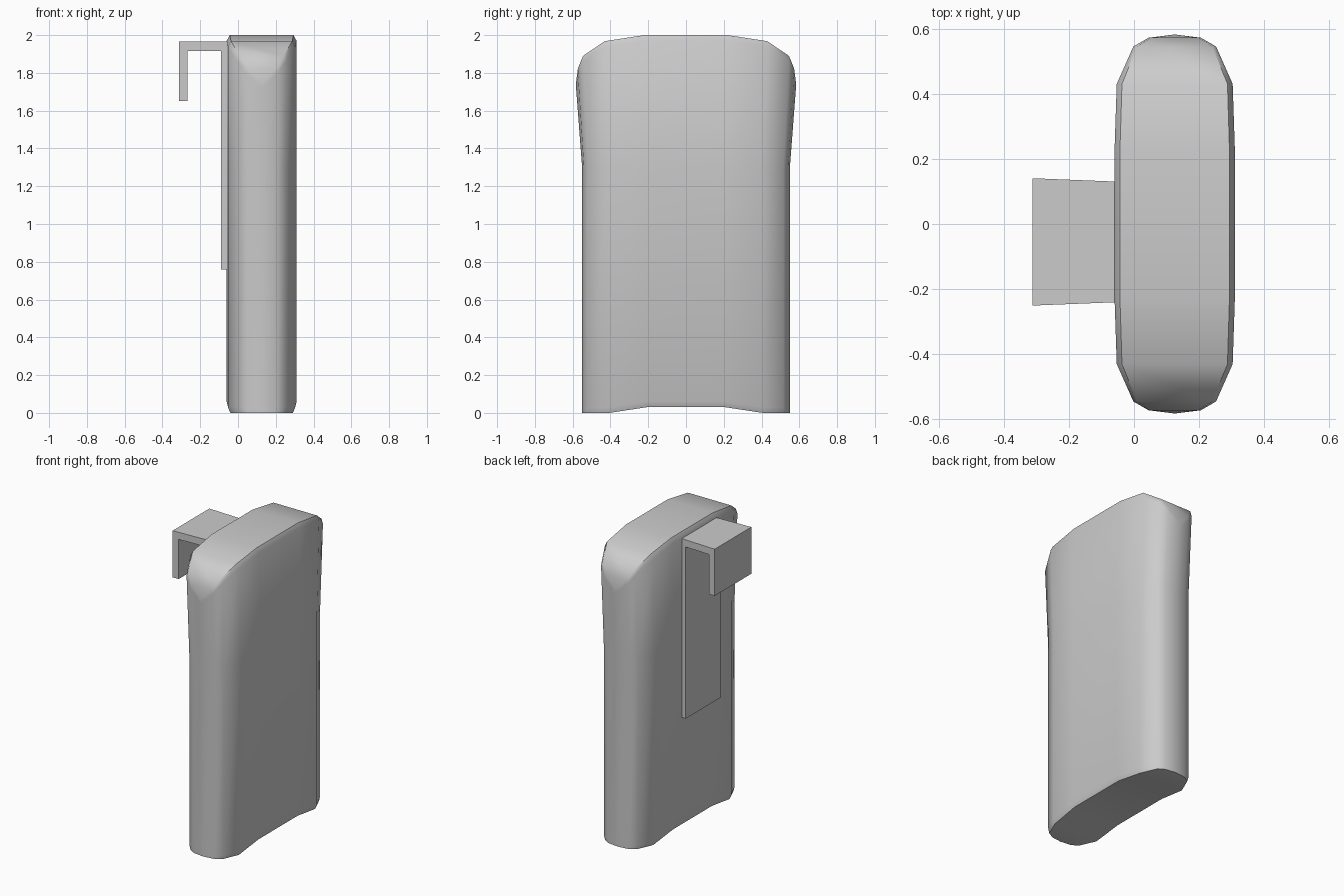
import bpy, bmesh

if "Cube" in bpy.data.objects:
    bpy.data.objects.remove(bpy.data.objects["Cube"])

# (y, half thickness, top z, bottom z) from the middle to the rounded side
HALF = [(0.22, 0.185, 2.0, 0.03), (0.43, 0.178, 1.968, 0.0), (0.545, 0.127, 1.89, 0.0),
        (0.572, 0.08, 1.825, 0.0), (0.582, 0.0, 1.75, 0.0)]
STATIONS = [(-y, t, a, b) for y, t, a, b in reversed(HALF)] + HALF
CX = 0.125


def finish(bm, name, smooth_angle=None):
    bmesh.ops.recalc_face_normals(bm, faces=bm.faces)
    mesh = bpy.data.meshes.new(name)
    bm.to_mesh(mesh)
    bm.free()
    ob = bpy.data.objects.new(name, mesh)
    bpy.context.collection.objects.link(ob)
    if smooth_angle:
        bpy.ops.object.select_all(action='DESELECT')
        ob.select_set(True)
        bpy.context.view_layer.objects.active = ob
        bpy.ops.object.shade_smooth_by_angle(angle=smooth_angle)
    return ob


def flare(z):
    # the body widens above z = 1.3
    return 0.945 + 0.055 * min(1, max(0, (z - 1.3) / 0.42))


# Main body: stacked rounded sections with an arched top and bottom
bm = bmesh.new()
n = len(STATIONS)
N = 2 * n - 2
order = [(i, 1) for i in range(n)] + [(i, -1) for i in range(n - 2, 0, -1)]
rings = []
for level in range(5):
    ring = []
    for i, side in order:
        y, t, top, bottom = STATIONS[i]
        z = (bottom, bottom + 0.03, 1.3, top - 0.03, top)[level]
        inset = (0.93, 1, 1, 1, 0.91)[level]
        ring.append(bm.verts.new((CX + side * t * inset, y * flare(z), z)))
    rings.append(ring)
for a, b in zip(rings, rings[1:]):
    for i in range(N):
        j = (i + 1) % N
        bm.faces.new((a[i], a[j], b[j], b[i]))
for ring in (rings[0], rings[-1]):
    for i in range(n - 1):
        idx = dict.fromkeys([i, i + 1, N - i - 1, (N - i) % N])
        bm.faces.new([ring[k] for k in idx])
finish(bm, "body", 0.7)

# Hanging clip: hook profile extruded across y, slightly wider at the hook
PROFILE = [(-0.05, 0.76), (-0.05, 1.965), (-0.312, 1.965), (-0.312, 1.65),
           (-0.268, 1.65), (-0.268, 1.917), (-0.09, 1.917), (-0.09, 0.76)]
bm = bmesh.new()
sides = []
for s in (-1, 1):
    sides.append([bm.verts.new((x, -0.055 + s * (0.183 - 0.04 * x), z)) for x, z in PROFILE])
    bm.faces.new(sides[-1])
for i in range(len(PROFILE)):
    j = (i + 1) % len(PROFILE)
    bm.faces.new((sides[0][i], sides[0][j], sides[1][j], sides[1][i]))
finish(bm, "hanging_clip")
